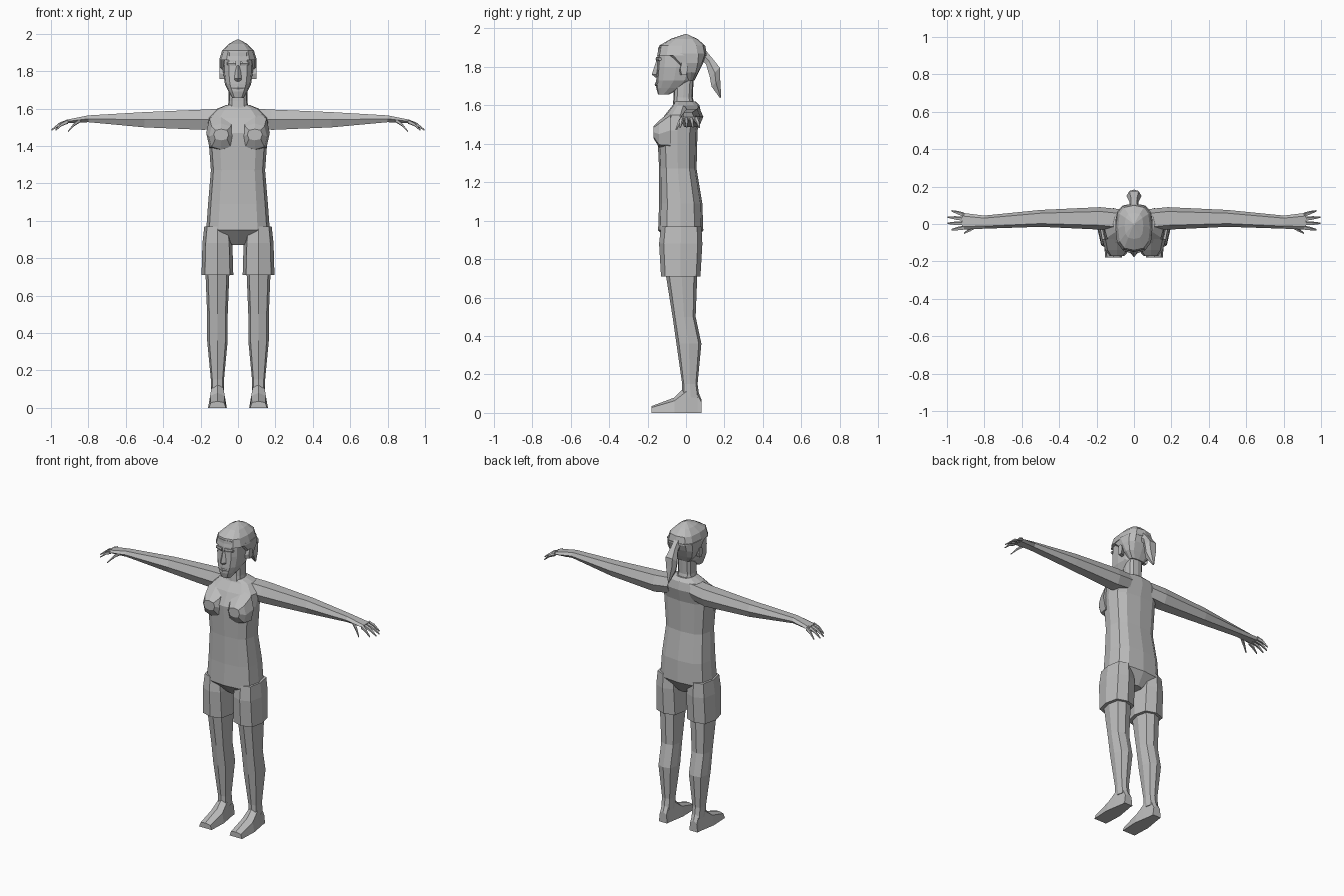
import bpy
import bmesh
from math import cos, sin, pi, copysign
from mathutils import Vector

cube = bpy.data.objects.get("Cube")
if cube:
    bpy.data.objects.remove(cube)

grey = bpy.data.materials.new("plain grey")
grey.use_nodes = True
grey.diffuse_color = (0.5, 0.5, 0.5, 1)
shader = grey.node_tree.nodes["Principled BSDF"]
shader.inputs["Base Color"].default_value = grey.diffuse_color

X, Y, Z = Vector((1, 0, 0)), Vector((0, 1, 0)), Vector((0, 0, 1))


def loft(name, rings, mirror):
    """Skin a row of rings, cap both ends, optionally mirror left to right."""
    bm = bmesh.new()
    rows = [[bm.verts.new(point) for point in ring] for ring in rings]
    for lower, upper in zip(rows, rows[1:]):
        for i in range(len(lower)):
            bm.faces.new((lower[i - 1], lower[i], upper[i], upper[i - 1]))
    bm.faces.new(rows[0])
    bm.faces.new(rows[-1])
    bmesh.ops.recalc_face_normals(bm, faces=bm.faces)
    mesh = bpy.data.meshes.new(name)
    bm.to_mesh(mesh)
    bm.free()
    mesh.materials.append(grey)
    part = bpy.data.objects.new(name, mesh)
    bpy.context.collection.objects.link(part)
    if mirror:
        part.modifiers.new("other side", "MIRROR").use_mirror_merge = False


def ring(centre, across, up, sides):
    """Slightly squared ellipse spanned by two axes."""
    def squared(value):
        return copysign(abs(value) ** 0.7, value)

    angles = [2 * pi * i / sides for i in range(sides)]
    return [Vector(centre) + across * squared(cos(a)) + up * squared(sin(a))
            for a in angles]


def stack(name, levels, x=0, sides=12, mirror=False):
    """Upright part from levels of height, half width, front y and back y."""
    rings = [ring((x, (front + back) / 2, height), X * width,
                  Y * (back - front) / 2, sides)
             for height, width, front, back in levels]
    loft(name, rings, mirror)


def tube(name, stations, across, up, sides=6, mirror=True):
    """Part along any path from stations of centre and two half sizes."""
    rings = [ring(centre, across * wide, up * tall, sides)
             for centre, wide, tall in stations]
    loft(name, rings, mirror)


# Torso, neck and bust
stack("torso", [(.87, .04, -.07, .04), (.95, .17, -.145, .09), (1.09, .16, -.14, .085),
                (1.27, .145, -.14, .055), (1.47, .16, -.15, .06),
                (1.55, .16, -.11, .08), (1.6, .11, -.07, .07), (1.62, .06, -.06, .05)])
stack("neck", [(1.58, .06, -.07, .05), (1.64, .05, -.065, .035), (1.74, .05, -.06, .04)])
tube("bust", [((.09, -.08, 1.47), .08, .1), ((.09, -.14, 1.45), .065, .07),
              ((.09, -.17, 1.46), .04, .03)], X, Z, sides=8)

# Shorts and legs
LEG_X = .11
stack("shorts_leg", [(.97, .07, -.13, .08), (.88, .08, -.14, .085), (.71, .085, -.13, .075)],
      LEG_X, sides=8, mirror=True)
stack("leg", [(.75, .065, -.11, .06), (.5, .055, -.07, .05), (.36, .055, -.05, .08),
              (.15, .035, -.02, .06), (.08, .035, -.02, .07)],
      LEG_X, sides=8, mirror=True)

# Feet, flattened onto the ground
foot_rings = [ring((LEG_X, y, 0), X * width, Z * height, 8)
              for y, width, height in [(.08, .03, .07), (.06, .03, .12), (0, .04, .14),
                                       (-.06, .05, .08), (-.18, .045, .035)]]
for foot_ring in foot_rings:
    for point in foot_ring:
        point.z = max(point.z, 0)
loft("foot", foot_rings, mirror=True)

# Arms and palms
tube("arm", [((.08, .02, 1.55), .06, .055), ((.18, .03, 1.54), .06, .06),
             ((.5, .03, 1.54), .045, .045), ((.8, .01, 1.545), .035, .02),
             ((.92, .015, 1.53), .045, .01)], Y, Z)


def finger(name, root, tip):
    knuckle = root.lerp(tip, .5) + Z * .008
    stations = [(root, .012, .012), (knuckle, .01, .01), (tip, .004, .004)]
    tube(name, stations, Y, Z, sides=5)


# Fingers fanned evenly across the palm
for i, name in enumerate(["index", "middle", "ring", "little"]):
    spread = i / 3 - .5
    root = Vector((.91, .015 + spread * .07, 1.53))
    tip = Vector((1 - spread * spread * .1, .02 + spread * .1, 1.485))
    finger(name + "_finger", root, tip)
finger("thumb", Vector((.84, -.01, 1.54)), Vector((.91, -.05, 1.475)))

# Head and face
stack("head", [(1.655, .03, -.145, -.09), (1.69, .05, -.155, -.02), (1.73, .07, -.155, .03),
               (1.8, .08, -.15, .05), (1.9, .075, -.145, .06)])
stack("nose", [(1.745, .015, -.16, -.13), (1.76, .02, -.178, -.13),
               (1.83, .01, -.155, -.13)], sides=4)
tube("lips", [((0, -.155, 1.71), .008, .01), ((.035, -.145, 1.71), .004, .003)], Y, Z)
tube("brow", [((.01, -.15, 1.84), .008, .012), ((.06, -.135, 1.84), .008, .008)], Y, Z)
tube("ear", [((.07, -.02, 1.78), .015, .025), ((.1, -.01, 1.79), .02, .035)], Y, Z)

# Hair and ponytail
stack("hair_cap", [(1.86, .1, -.15, .11), (1.91, .085, -.14, .1), (1.945, .05, -.08, .06),
                   (1.97, .005, -.005, .005)])
stack("back_hair", [(1.73, .05, 0, .045), (1.77, .085, -.01, .065), (1.82, .1, -.06, .09),
                    (1.87, .1, -.12, .11)])
tube("ponytail", [((0, .08, 1.87), .025, .03), ((0, .12, 1.83), .025, .025),
                  ((0, .15, 1.77), .04, .04), ((0, .155, 1.72), .035, .035),
                  ((0, .18, 1.64), .005, .005)], X, (Y + Z).normalized(), mirror=False)
